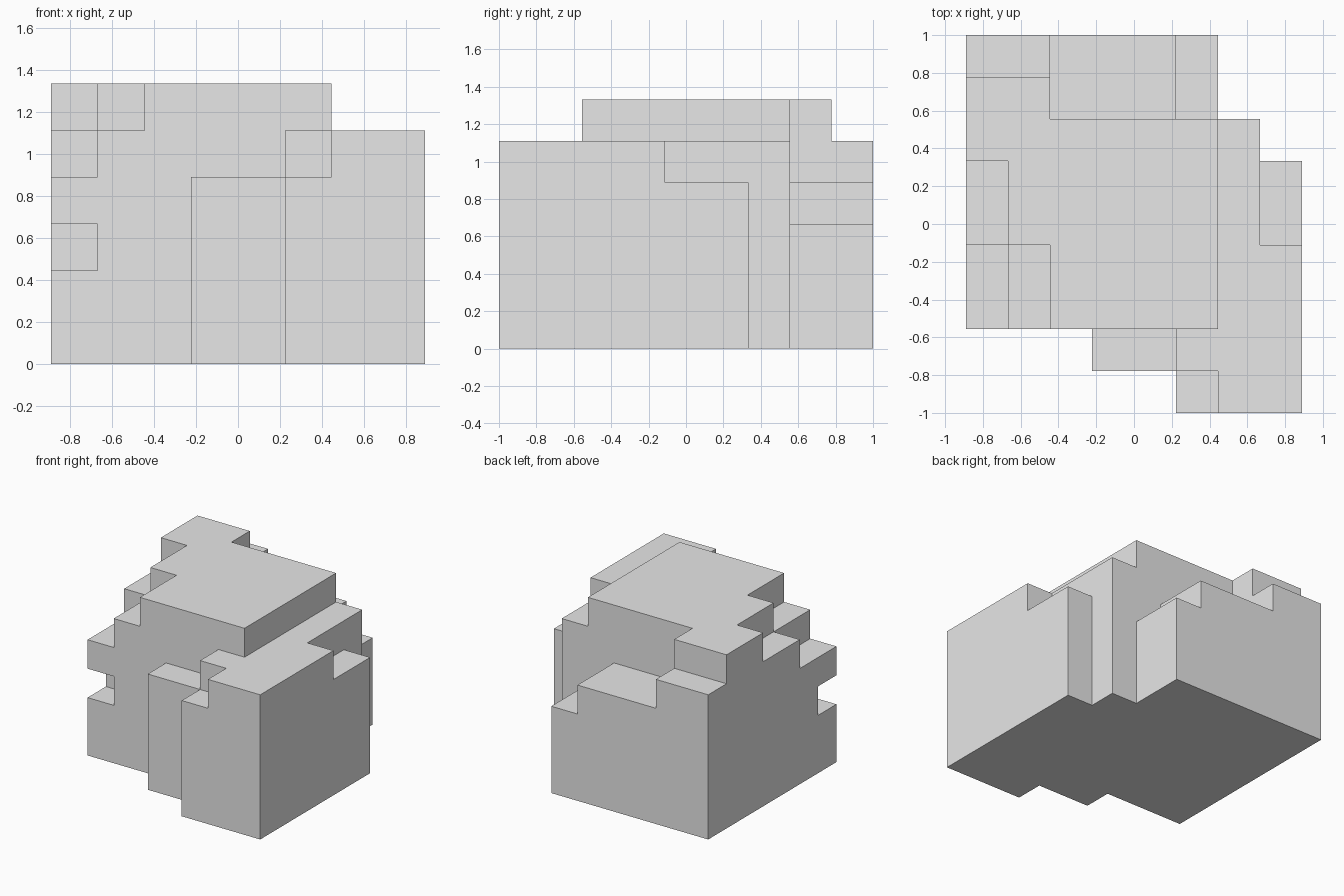
import bpy
import bmesh
import math
from mathutils import Vector

cube = bpy.data.objects.get("Cube")
if cube:
    bpy.data.objects.remove(cube, do_unlink=True)

CELL = 2 / 9
NX, NY = 8, 9

grey = bpy.data.materials.new("light grey")
grey.use_nodes = True
grey.diffuse_color = (0.8, 0.8, 0.8, 1)
grey.node_tree.nodes["Principled BSDF"].inputs["Base Color"].default_value = (0.8, 0.8, 0.8, 1)

# Terraces as (x start, x end, y start, y end, height) in cells; later ones override
TERRACES = [
    (0, 6, 2, 8, 6),  # plateau
    (0, 2, 8, 9, 5),  # back ledge, high
    (2, 5, 7, 9, 4),  # back ledge, middle
    (5, 6, 7, 9, 3),  # back ledge, low
    (0, 1, 4, 6, 5),  # side ledge
    (1, 2, 2, 4, 5),  # front corner, upper step
    (0, 1, 2, 4, 4),  # front corner, lower step
    (3, 5, 1, 2, 4),  # front ledge
    (5, 8, 0, 2, 5),  # front shoulder
    (5, 6, 0, 1, 4),  # front shoulder step
    (6, 7, 2, 7, 5),  # long side ledge
    (7, 8, 2, 4, 5),  # outer side ledge
    (7, 8, 4, 6, 4),  # outer side step
]

heights = {}
for x0, x1, y0, y1, h in TERRACES:
    for x in range(x0, x1):
        for y in range(y0, y1):
            heights[x, y] = h
solid = {(x, y, z) for (x, y), h in heights.items() for z in range(h)}
solid.discard((0, 2, 2))  # notch in the front corner


def add_face(bm, cell, axis, side):
    """Add the square on one side of a cell."""
    u, v = (axis + 1) % 3, (axis + 2) % 3
    corners = [(0, 0), (1, 0), (1, 1), (0, 1)]
    verts = []
    for a, b in corners if side > 0 else corners[::-1]:
        p = Vector(cell)
        p[axis] += side > 0
        p[u] += a
        p[v] += b
        verts.append(bm.verts.new((p - Vector((NX / 2, NY / 2, 0))) * CELL))
    bm.faces.new(verts)


# Keep only the outer skin, then merge coplanar squares
bm = bmesh.new()
for cell in sorted(solid):
    for axis in range(3):
        for side in (-1, 1):
            neighbour = list(cell)
            neighbour[axis] += side
            if tuple(neighbour) not in solid:
                add_face(bm, cell, axis, side)
bmesh.ops.remove_doubles(bm, verts=bm.verts, dist=CELL / 100)
bmesh.ops.dissolve_limit(bm, angle_limit=math.radians(1), verts=bm.verts, edges=bm.edges)

mesh = bpy.data.meshes.new("terraced_block")
bm.to_mesh(mesh)
bm.free()
mesh.materials.append(grey)
block = bpy.data.objects.new("terraced_block", mesh)
bpy.context.collection.objects.link(block)
